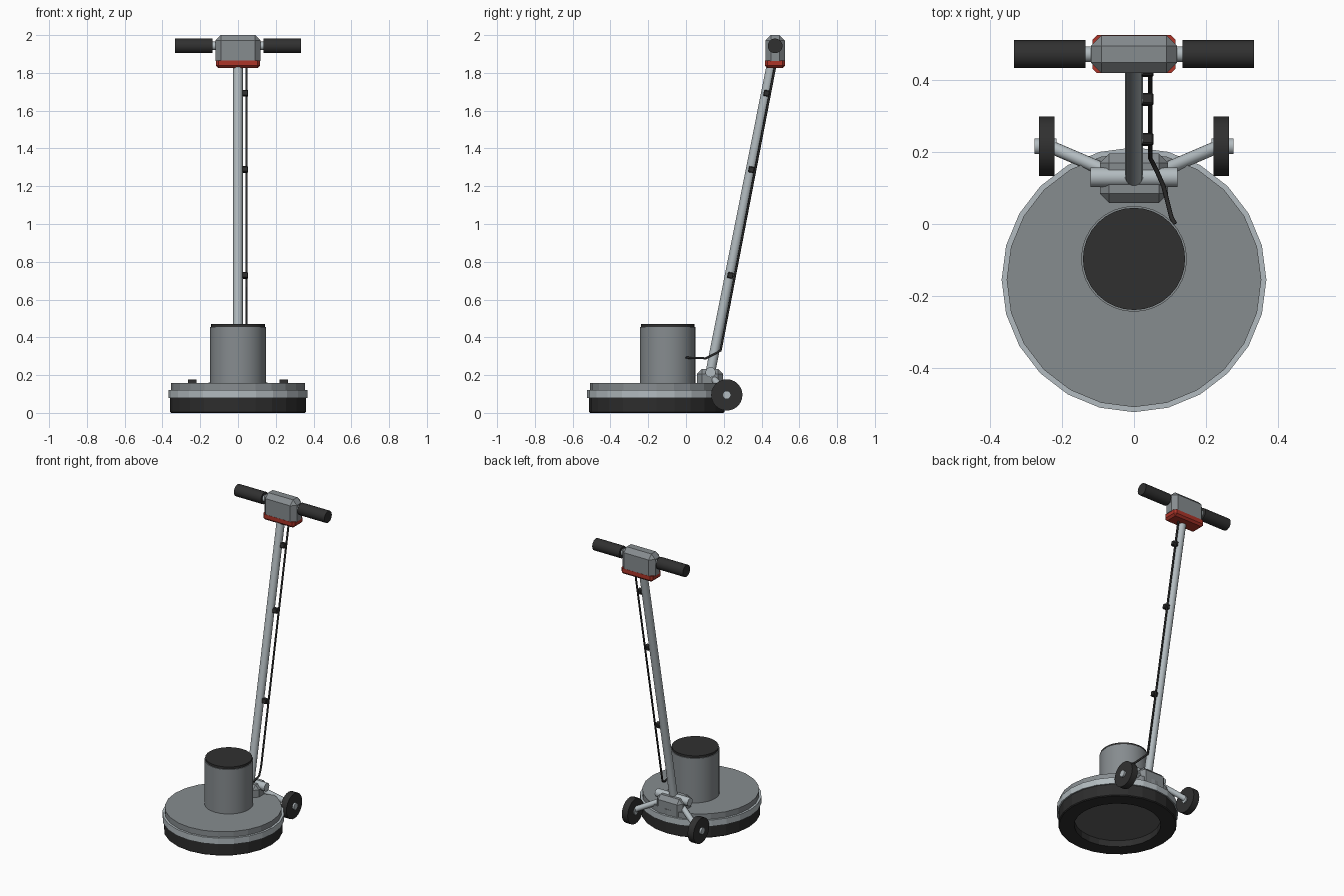
import bpy, bmesh, math
from mathutils import Vector

if "Cube" in bpy.data.objects:
    bpy.data.objects.remove(bpy.data.objects["Cube"])


def material(name, rgb):
    m = bpy.data.materials.new(name)
    m.diffuse_color = (*rgb, 1)
    m.use_nodes = True
    m.node_tree.nodes["Principled BSDF"].inputs["Base Color"].default_value = m.diffuse_color
    return m


GREY = material("body_grey", (0.24, 0.262, 0.275))
STEEL = material("light_steel", (0.45, 0.50, 0.525))
RUBBER = material("rubber_black", (0.03, 0.03, 0.03))
BRUSH = material("brush_black", (0.026, 0.026, 0.026))
PAD = material("pad_charcoal", (0.12, 0.12, 0.12))
RED = material("red", (0.42, 0.035, 0.022))


def finish(bm, name, mat, smooth=True):
    bmesh.ops.recalc_face_normals(bm, faces=bm.faces)
    me = bpy.data.meshes.new(name)
    bm.to_mesh(me)
    bm.free()
    me.materials.append(mat)
    ob = bpy.data.objects.new(name, me)
    bpy.context.collection.objects.link(ob)
    if smooth:
        bpy.ops.object.select_all(action='DESELECT')
        ob.select_set(True)
        bpy.context.view_layer.objects.active = ob
        bpy.ops.object.shade_smooth_by_angle(angle=math.radians(30))
    return ob


def lathe(name, profile, y, mat, n=24, smooth=False):
    """Revolve (radius, z) points about a vertical axis; ends are capped."""
    bm = bmesh.new()
    rings = []
    for r, z in profile:
        rings.append([bm.verts.new((r * math.sin(2 * math.pi * i / n),
                                    y + r * math.cos(2 * math.pi * i / n), z)) for i in range(n)])
    for a, b in zip(rings, rings[1:]):
        for i in range(n):
            j = (i + 1) % n
            bm.faces.new((a[i], a[j], b[j], b[i]))
    bm.faces.new(rings[0])
    bm.faces.new(rings[-1])
    return finish(bm, name, mat, smooth)


def rod(name, a, b, r, mat, n=16):
    """Cylinder between two points."""
    a, b = Vector(a), Vector(b)
    bm = bmesh.new()
    bmesh.ops.create_cone(bm, cap_ends=True, segments=n, radius1=r, radius2=r, depth=(b - a).length)
    q = (b - a).to_track_quat('Z', 'Y')
    for v in bm.verts:
        v.co = q @ v.co + (a + b) / 2
    return finish(bm, name, mat)


def chamfer_box(name, centre, size, bevel, mat, tilt=0, square_end=0):
    """Box with chamfered edges; square_end -1 or 1 leaves the bottom or top rim sharp."""
    bm = bmesh.new()
    bmesh.ops.create_cube(bm, size=1)
    for v in bm.verts:
        v.co = Vector((v.co.x * size[0], v.co.y * size[1], v.co.z * size[2]))
    edges = [e for e in bm.edges
             if not (square_end and all(v.co.z * square_end > 0 for v in e.verts))]
    bmesh.ops.bevel(bm, geom=edges, offset=bevel, segments=1, affect='EDGES')
    ob = finish(bm, name, mat, smooth=False)
    ob.location = centre
    ob.rotation_euler.x = tilt
    return ob


# Round deck: brush ring, recessed pad, bumper band, cover
DY = -0.155
lathe("brush_ring", [(0.262, 0.05), (0.262, 0.0), (0.353, 0.0), (0.359, 0.005),
                     (0.359, 0.08)], DY, BRUSH)
lathe("drive_pad", [(0.261, 0.042), (0.261, 0.049)], DY, PAD)
lathe("bumper_band", [(0.352, 0.08), (0.368, 0.08), (0.368, 0.122), (0.35, 0.122)], DY, STEEL)
lathe("deck_cover", [(0.354, 0.115), (0.354, 0.159)], DY, GREY)

# Motor
MY = -0.097
lathe("motor_housing", [(0.147, 0.155), (0.147, 0.455)], MY, GREY, 32, True)
lathe("motor_cap", [(0.142, 0.454), (0.142, 0.47)], MY, RUBBER, 32, True)

# Pivot bracket behind the motor
chamfer_box("pivot_bracket", (0, 0.127, 0.175), (0.19, 0.137, 0.116), 0.026, GREY, 0, -1)
rod("pivot_bar", (-0.121, 0.13, 0.215), (0.121, 0.13, 0.215), 0.027, STEEL)

# Transport wheels on splayed legs
WZ = 0.095
for s, side in ((-1, "left"), (1, "right")):
    rod("wheel_leg_" + side, (s * 0.07, 0.145, 0.183), (s * 0.245, 0.22, 0.096), 0.018, STEEL)
    rod("wheel_" + side, (s * 0.221, 0.216, WZ), (s * 0.264, 0.216, WZ), 0.083, RUBBER, 24)
    rod("wheel_hub_" + side, (s * 0.215, 0.216, WZ), (s * 0.276, 0.216, WZ), 0.022, STEEL)

# Pole
LOW, HIGH = Vector((0, 0.129, 0.215)), Vector((0, 0.454, 1.85))
rod("pole", LOW, HIGH, 0.0255, STEEL, 20)
TILT = -math.atan2(HIGH.y - LOW.y, HIGH.z - LOW.z)

# Control head with red base and side grips
HY, GZ = 0.472, 1.943
chamfer_box("control_head", (0, HY, 1.931), (0.24, 0.104, 0.138), 0.029, GREY, 0, -1)
chamfer_box("head_base", (0, HY, 1.845), (0.232, 0.106, 0.04), 0.013, RED, 0, 1)
for s, side in ((-1, "left"), (1, "right")):
    rod("grip_neck_" + side, (s * 0.11, HY, GZ), (s * 0.15, HY, GZ), 0.022, STEEL)
    rod("grip_" + side, (s * 0.135, HY, GZ), (s * 0.334, HY, GZ), 0.039, RUBBER, 20)

# Power cable running from motor to head
path = [(0.114, 0.0, 0.294), (0.104, 0.018, 0.291), (0.082, 0.105, 0.289), (0.063, 0.148, 0.31),
        (0.045, 0.183, 0.33), (0.045, 0.472, 1.835)]
cu = bpy.data.curves.new("cable_path", 'CURVE')
cu.dimensions = '3D'
cu.bevel_depth = 0.0062
cu.bevel_resolution = 1
cu.use_fill_caps = True
sp = cu.splines.new('POLY')
sp.points.add(len(path) - 1)
for p, co in zip(sp.points, path):
    p.co = (*co, 1)
cu.materials.append(BRUSH)
bpy.context.collection.objects.link(bpy.data.objects.new("power_cable", cu))

# Cable clips along the pole
for i, z in enumerate((0.728, 1.288, 1.692)):
    t = (z - LOW.z) / (HIGH.z - LOW.z)
    y = LOW.lerp(HIGH, t).y + 0.004
    chamfer_box("cable_clip_%d" % (i + 1), (0.037, y, z), (0.034, 0.032, 0.032), 0.004, BRUSH, TILT)
